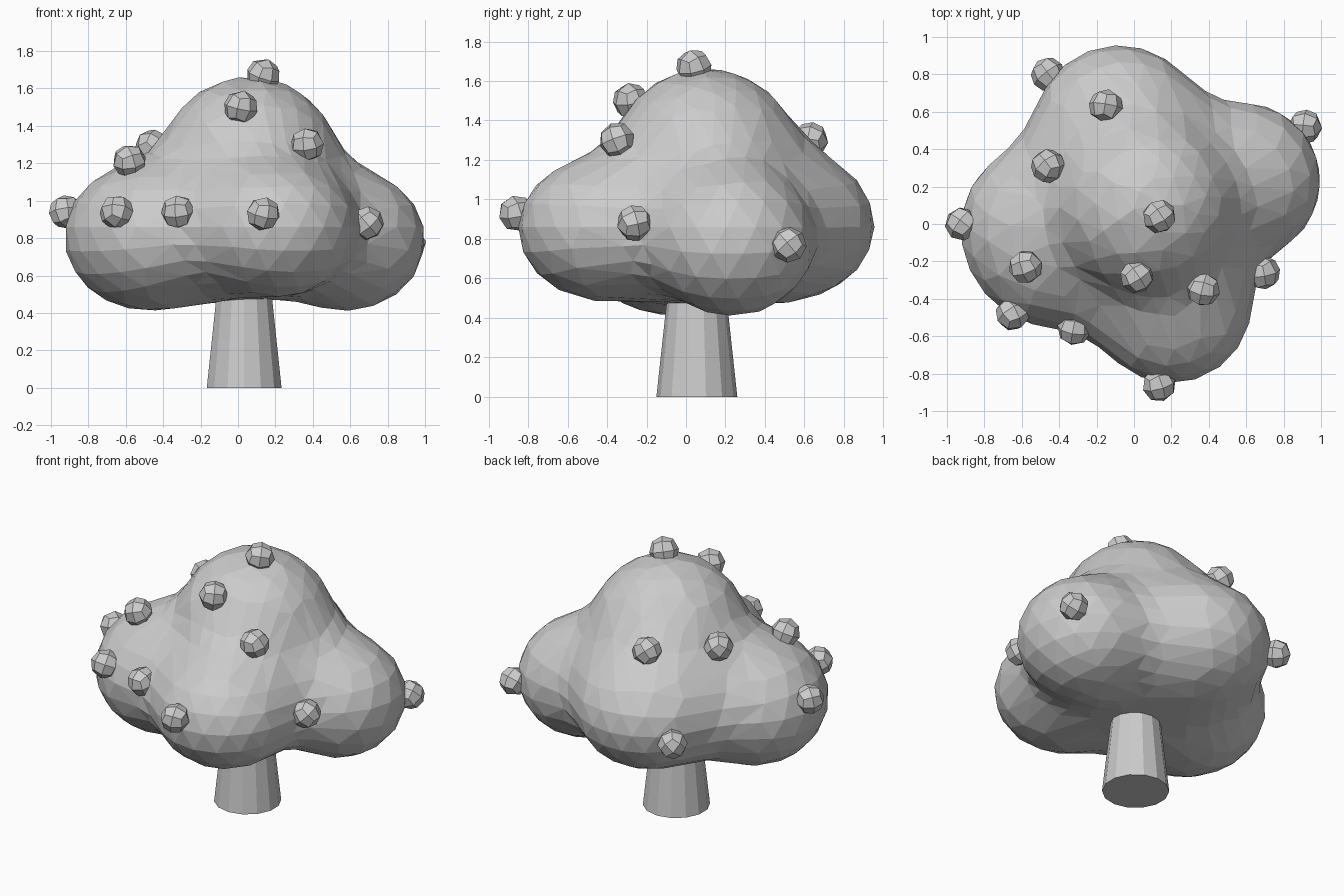
import bpy, bmesh, random
from mathutils import Vector, Euler

if "Cube" in bpy.data.objects:
    bpy.data.objects.remove(bpy.data.objects["Cube"])

random.seed(4)

def make_object(name, bm):
    mesh = bpy.data.meshes.new(name)
    bm.to_mesh(mesh)
    bm.free()
    ob = bpy.data.objects.new(name, mesh)
    bpy.context.collection.objects.link(ob)
    return ob

# Foliage lobes: centre, radius, vertical squash
LOBES = [
    (Vector((0.06, 0.10, 1.17)), 0.49, 1.0),     # crown
    (Vector((0.03, 0.05, 0.80)), 0.32, 1.0),     # core
    (Vector((-0.49, -0.01, 0.81)), 0.435, 0.88),  # left
    (Vector((-0.40, -0.18, 0.81)), 0.34, 0.85),  # left front
    (Vector((0.58, 0.23, 0.79)), 0.42, 0.90),    # right
    (Vector((-0.08, 0.50, 0.87)), 0.455, 0.84),   # back
    (Vector((0.20, -0.42, 0.85)), 0.43, 0.84),   # front
]
BLEND = 0.28

def distance(p):
    """Softly blended distance to all the lobes."""
    d = 10.0
    for c, r, squash in LOBES:
        q = p - c
        q.z /= squash
        e = q.length - r
        h = max(BLEND - abs(d - e), 0) / BLEND
        d = min(d, e) - h * h * BLEND / 4
    return d

# Foliage: a sphere shrunk onto the blended lobes, then coarsened
bm = bmesh.new()
bmesh.ops.create_icosphere(bm, subdivisions=4, radius=1)
middle = Vector((0.04, 0.05, 0.86))
for v in bm.verts:
    ray = v.co.normalized()
    t = 1.6
    for _ in range(80):
        step = distance(middle + ray * t)
        t -= step * 0.75
        if step < 0.001:
            break
    v.co = middle + ray * t
foliage = make_object("foliage", bm)
dec = foliage.modifiers.new("coarsen", 'DECIMATE')
dec.ratio = 0.55

# Trunk: tapered, reaching up into the foliage
bm = bmesh.new()
bmesh.ops.create_cone(bm, cap_ends=True, segments=14, radius1=0.205, radius2=0.14, depth=0.6)
trunk = make_object("trunk", bm)
trunk.location = (0.033, 0.055, 0.3)

# Fruits: faceted balls dotted over the foliage
FRUITS = [
    (0.135, 0.04, 1.67), (0.015, -0.28, 1.50), (0.37, -0.35, 1.30),
    (0.69, -0.26, 0.88), (0.135, -0.86, 0.93), (-0.32, -0.56, 0.94),
    (-0.65, -0.48, 0.94), (-0.58, -0.23, 1.21), (-0.92, 0.0, 0.94),
    (-0.46, 0.31, 1.29), (-0.15, 0.63, 1.30), (-0.46, 0.80, 0.82),
    (0.915, 0.52, 0.77),
]
for i, pos in enumerate(FRUITS):
    bm = bmesh.new()
    bmesh.ops.create_cube(bm, size=1)
    bmesh.ops.subdivide_edges(bm, edges=bm.edges[:], cuts=1, use_grid_fill=True)
    for v in bm.verts:
        v.co = v.co.normalized() * 0.092
    fruit = make_object(f"fruit_{i + 1}", bm)
    fruit.location = pos
    fruit.rotation_euler = Euler([random.uniform(0, 1.5) for _ in range(3)])
